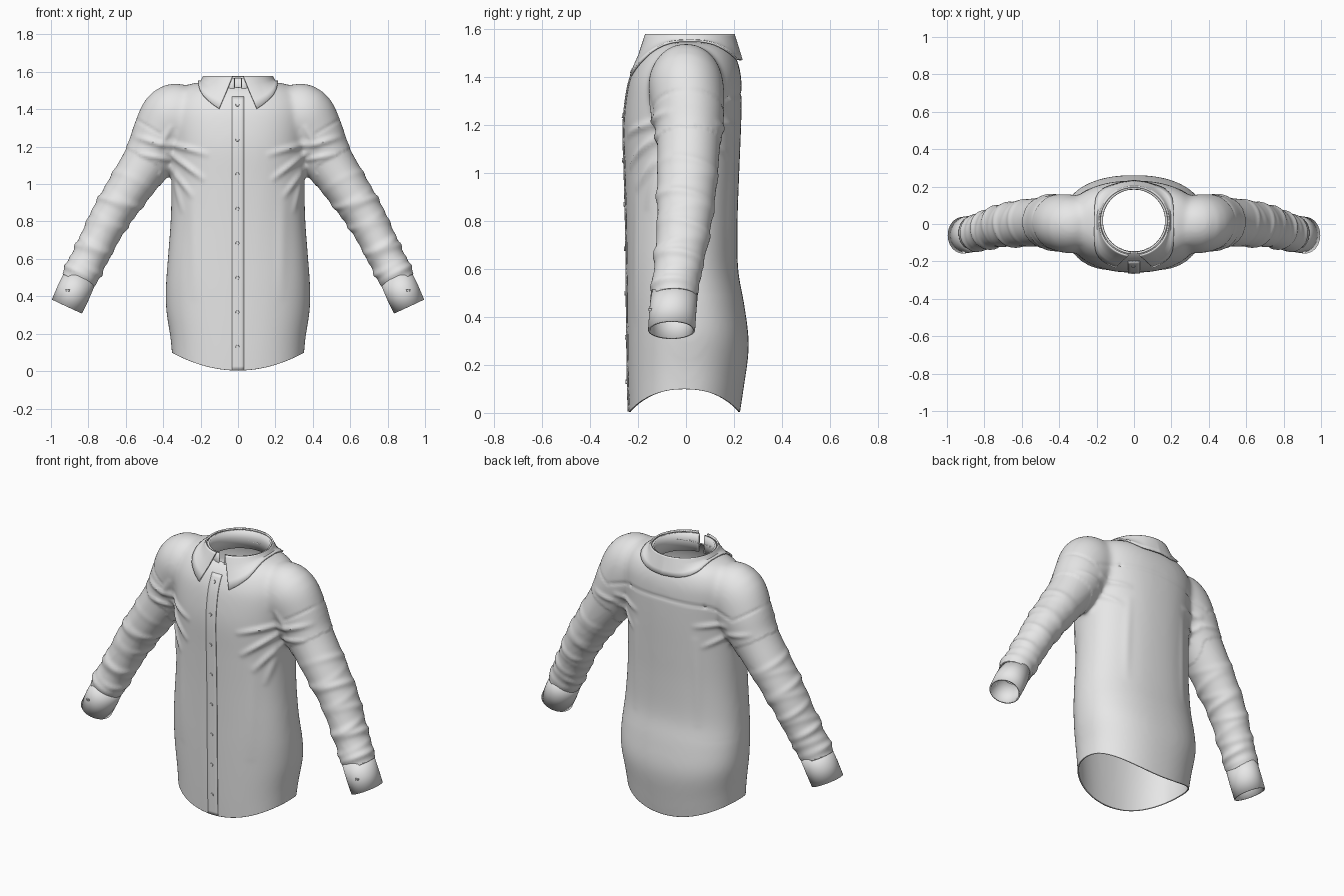
import bpy, bmesh, math
from mathutils import Vector, Matrix
from mathutils.bvhtree import BVHTree

cube = bpy.data.objects.get("Cube")
if cube:
    bpy.data.objects.remove(cube, do_unlink=True)

cloth = bpy.data.materials.new("light grey cloth")
cloth.use_nodes = True
cloth.diffuse_color = (0.8, 0.8, 0.8, 1)
bsdf = next(n for n in cloth.node_tree.nodes if n.type == 'BSDF_PRINCIPLED')
bsdf.inputs["Base Color"].default_value = (0.8, 0.8, 0.8, 1)


def spline(keys, steps):
    """Smooth interpolation through rows of numbers."""
    out = []
    for i in range(len(keys) - 1):
        a, b, c, d = (keys[max(0, min(len(keys) - 1, i + k))] for k in (-1, 0, 1, 2))
        for s in range(steps):
            t = s / steps
            out.append([q + 0.5 * t * (r - p + t * (2 * p - 5 * q + 4 * r - w + t * (3 * (q - r) + w - p)))
                        for p, q, r, w in zip(a, b, c, d)])
    return out + [list(keys[-1])]


def loft(bm, rings, closed=True, caps=False):
    rows = [[bm.verts.new(p) for p in ring] for ring in rings]
    n = len(rows[0])
    for a, b in zip(rows, rows[1:]):
        for i in range(n if closed else n - 1):
            j = (i + 1) % n
            bm.faces.new((a[i], a[j], b[j], b[i]))
    if caps:
        bm.faces.new(rows[0][::-1])
        bm.faces.new(rows[-1])


def make(name, bm, thickness=0, offset=-1, recalc=True):
    if recalc:
        bmesh.ops.recalc_face_normals(bm, faces=bm.faces[:])
    mesh = bpy.data.meshes.new(name)
    bm.to_mesh(mesh)
    bm.free()
    mesh.materials.append(cloth)
    ob = bpy.data.objects.new(name, mesh)
    bpy.context.collection.objects.link(ob)
    bpy.ops.object.select_all(action='DESELECT')
    ob.select_set(True)
    bpy.context.view_layer.objects.active = ob
    bpy.ops.object.shade_smooth_by_angle(angle=math.radians(40))
    if thickness:
        mod = ob.modifiers.new("thickness", 'SOLIDIFY')
        mod.thickness = thickness
        mod.offset = offset
    return ob


def spow(v, e):
    return math.copysign(abs(v) ** e, v)


TURN = [math.tau * i / 48 for i in range(48)]

# Torso volume: height, half width, front depth, back depth
TORSO = [(-.06, .35, -.236, .215), (.1, .362, -.241, .24), (.28, .384, -.244, .262),
         (.45, .386, -.246, .243), (.6, .376, -.247, .217), (.8, .361, -.25, .215),
         (1, .356, -.255, .222), (1.2, .36, -.26, .23), (1.35, .37, -.243, .232),
         (1.43, .36, -.218, .225), (1.495, .32, -.178, .2), (1.53, .27, -.13, .16),
         (1.543, .22, -.09, .12)]
body = bmesh.new()
rings = []
for z, w, front, back in spline(TORSO, 4):
    mid, dep = (front + back) / 2, (back - front) / 2
    rings.append([(w * spow(math.cos(a), .88), mid + dep * spow(math.sin(a), .88), z) for a in TURN])
loft(body, rings, caps=True)

# Sleeve volumes: centre x, y, z, in-plane radius, depth radius
SLEEVE = [(.27, 0, 1.375, .15, .14), (.34, 0, 1.36, .178, .158), (.41, .01, 1.25, .163, .15),
          (.47, .012, 1.145, .141, .138), (.58, .005, .98, .123, .131), (.69, -.005, .81, .109, .12),
          (.77, -.025, .65, .101, .109), (.84, -.045, .515, .098, .101), (.91, -.058, .36, .094, .099)]
path = spline(SLEEVE, 5)
for side in (1, -1):
    rings = []
    for i, (x, y, z, r, ry) in enumerate(path):
        p, q = path[max(i - 1, 0)], path[min(i + 1, len(path) - 1)]
        d = Vector((q[0] - p[0], q[2] - p[2])).normalized()
        rings.append([(side * (x - d.y * r * math.cos(a)), y + ry * math.sin(a),
                       z + d.x * r * math.cos(a)) for a in TURN])
    loft(body, rings, caps=True)

# Fuse the volumes into one skin
shirt = make("shirt_body", body)
remesh = shirt.modifiers.new("fuse", 'REMESH')
remesh.mode = 'VOXEL'
remesh.voxel_size = 0.0115
bpy.ops.object.modifier_apply(modifier=remesh.name)
bm = bmesh.new()
bm.from_mesh(shirt.data)
bpy.data.objects.remove(shirt, do_unlink=True)
for _ in range(14):
    bmesh.ops.smooth_vert(bm, verts=bm.verts[:], factor=0.5,
                          use_axis_x=True, use_axis_y=True, use_axis_z=True)

# Cloth folds: start x, z, end x, z, facing (-1 front, 1 back), height, width
FOLDS = [(.37, 1.17, .19, 1.03, -1, .013, .016), (.38, 1.22, .17, 1.16, -1, .012, .016),
         (.36, 1.09, .25, .94, -1, .011, .016), (.34, 1.03, .3, .86, -1, .007, .014),
         (.37, 1.2, .54, 1.25, -1, .012, .016), (.37, 1.13, .52, 1.16, -1, .01, .014),
         (.36, 1.3, .42, 1.2, -1, .008, .015), (.24, .95, .23, .4, -1, .004, .03),
         (.37, 1.22, .2, 1.19, 1, .01, .016), (.37, 1.15, .24, 1.07, 1, .009, .015),
         (.38, 1.17, .52, 1.2, 1, .009, .015), (.2, 1.1, .21, .6, 1, .005, .025),
         (.42, 1.27, .57, 1.36, -1, -.004, .008), (.42, 1.27, .57, 1.36, 1, -.004, .008),
         (0, 1.33, .25, 1.32, 1, -.005, .009), (.25, 1.32, .4, 1.28, 1, -.005, .009)]
# Sleeve creases: position along sleeve, height, slant, phase
CREASES = [(.36, .006, .2, 1), (.45, .008, -.25, 4), (.53, .009, .2, 2), (.6, .009, -.2, 5),
           (.68, .008, .25, .5), (.76, .01, -.2, 3), (.83, .011, .15, 1.5),
           (.9, .012, -.1, 4.5), (.96, .012, .05, 2.5)]
top, end = Vector((.4, 1.3)), Vector((.853, .48))
axis = end - top
bm.normal_update()
moves = []
for v in bm.verts:
    x, y, z = abs(v.co.x), v.co.y, v.co.z
    p, lift = Vector((x, z)), 0
    for x0, z0, x1, z1, facing, height, width in FOLDS:
        weight = max(0, min(1, v.normal.y * facing * 2))
        if weight:
            a, b = Vector((x0, z0)), Vector((x1, z1))
            t = max(0, min(1, (p - a).dot(b - a) / (b - a).length_squared))
            taper = 1 if height < 0 else math.sin(math.pi * (.15 + .75 * t))
            lift += weight * taper * height * math.exp(-((p - a.lerp(b, t)).length / width) ** 2)
    t = (p - top).dot(axis) / axis.length_squared
    if x > .42 and t > .2:
        around = math.atan2(y + .02, (p - top).dot(Vector((-axis.y, axis.x)).normalized()))
        for pos, height, slant, phase in CREASES:
            reach = .35 + .65 * max(0, math.sin(around + phase))
            lift += height * reach * math.exp(-((t - pos - slant * y) / .022) ** 2)
        lift -= .004
    moves.append(v.normal * lift)
for v, m in zip(bm.verts, moves):
    v.co += m


def cut(point, normal, keep):
    """Slice a region by a plane and drop everything past it."""
    faces = [f for f in bm.faces if keep(f.calc_center_median())]
    geom = set(faces) | {e for f in faces for e in f.edges} | {v for f in faces for v in f.verts}
    bmesh.ops.bisect_plane(bm, geom=list(geom), dist=1e-6, plane_co=point, plane_no=normal)
    gone = [v for v in bm.verts if keep(v.co) and (v.co - point).dot(normal) > 1e-4]
    bmesh.ops.delete(bm, geom=gone, context='VERTS')


# Open the hem, sleeve ends and neck
cut(Vector((0, 0, 0.003)), Vector((0, 0, -1)), lambda c: c.z < .1 and abs(c.x) < .6)
for side in (1, -1):
    cut(Vector((side * .853, 0, .48)), Vector((side * .42, 0, -.908)), lambda c: c.x * side > .68)
neck = Vector((0, .02))
bmesh.ops.delete(bm, geom=[v for v in bm.verts if v.co.z > 1.3 and (v.co.xy - neck).length < .166],
                 context='VERTS')
for v in bm.verts:
    if v.is_boundary and v.co.z > 1.3:
        ring = neck + (v.co.xy - neck).normalized() * .17
        v.co.x, v.co.y = ring
    # Curve the hem up at the sides
    if abs(v.co.x) < .6 and v.co.z < .5:
        v.co.z += .1 * min(abs(v.co.x) / .36, 1) ** 2 * (1 - v.co.z / .5)
bm.normal_update()
bvh = BVHTree.FromBMesh(bm)
make("shirt_body", bm, .007, recalc=False)

# Front button placket following the chest
bm = bmesh.new()
rings = []
for i in range(73):
    z = .006 + 1.46 * i / 72
    hits = [bvh.ray_cast(Vector((x, -1, z)), Vector((0, 1, 0)))[0] for x in (-.033, -.016, 0, .016, .033)]
    if all(hits):
        rings.append([h - Vector((0, .003, 0)) for h in hits])
loft(bm, rings, closed=False)
make("button_placket", bm, .005, 0)


def button(name, point, normal):
    bm = bmesh.new()
    turn = Vector((0, 0, 1)).rotation_difference(normal).to_matrix().to_4x4()
    bmesh.ops.create_cone(bm, cap_ends=True, segments=16, radius1=.011, radius2=.009, depth=.01,
                          matrix=Matrix.Translation(point + normal * .005) @ turn)
    make(name, bm)


for i in range(8):
    hit, normal, *_ = bvh.ray_cast(Vector((-.003, -1, .13 + .1845 * i)), Vector((0, 1, 0)))
    if hit:
        button(f"front_button_{i + 1}", hit, normal)

# Cuffs with one button each
for side, word in ((1, "left"), (-1, "right")):
    bm = bmesh.new()
    loft(bm, [[(side * (x + .908 * r * math.cos(a)), y + .098 * math.sin(a), z + .42 * r * math.cos(a))
               for a in TURN]
              for x, y, z, r in ((.842, -.048, .503, .088), (.88, -.055, .421, .091), (.915, -.06, .345, .089))])
    cuff_bvh = BVHTree.FromBMesh(bm)
    hit, normal, *_ = cuff_bvh.ray_cast(Vector((side * .91, -1, .43)), Vector((0, 1, 0)))
    if hit:
        button(f"{word}_cuff_button", hit, normal if normal.y < 0 else -normal)
    make(f"{word}_cuff", bm, .009)

# Collar stand: a neckband with a small gap at the throat
bm = bmesh.new()
angles = [math.radians(6 + 348 * i / 64) for i in range(65)]
loft(bm, [[(r * math.sin(a), .018 - r * math.cos(a), z) for a in angles]
          for r, z in ((.178, 1.46), (.179, 1.52), (.179, 1.568))], closed=False)
make("collar_stand", bm, .012)

# Folded collar: angle from the front, then lower edge x, y, z
EDGE = [(9, .1, -.228, 1.402), (35, .15, -.2, 1.437), (58, .192, -.14, 1.478), (90, .21, .01, 1.53),
        (128, .19, .14, 1.5), (155, .105, .214, 1.475), (180, 0, .236, 1.47)]
half = spline(EDGE, 7)
edge = half + [(360 - a, -x, y, z) for a, x, y, z in half[-2::-1]]
bm = bmesh.new()
rings = []
for t in (0, .08, .25, .5, .75, 1):
    row = []
    for a, x, y, z in edge:
        a = math.radians(a)
        p = Vector((.188 * math.sin(a), .015 - .188 * math.cos(a), 1.577)).lerp(Vector((x, y, z)), t)
        near, normal, *_ = bvh.find_nearest(p)
        if (p - near).dot(normal) < .012:
            p = near + normal * .012
        row.append(p)
    rings.append(row)
loft(bm, rings, closed=False)
make("collar_fall", bm, .009)
